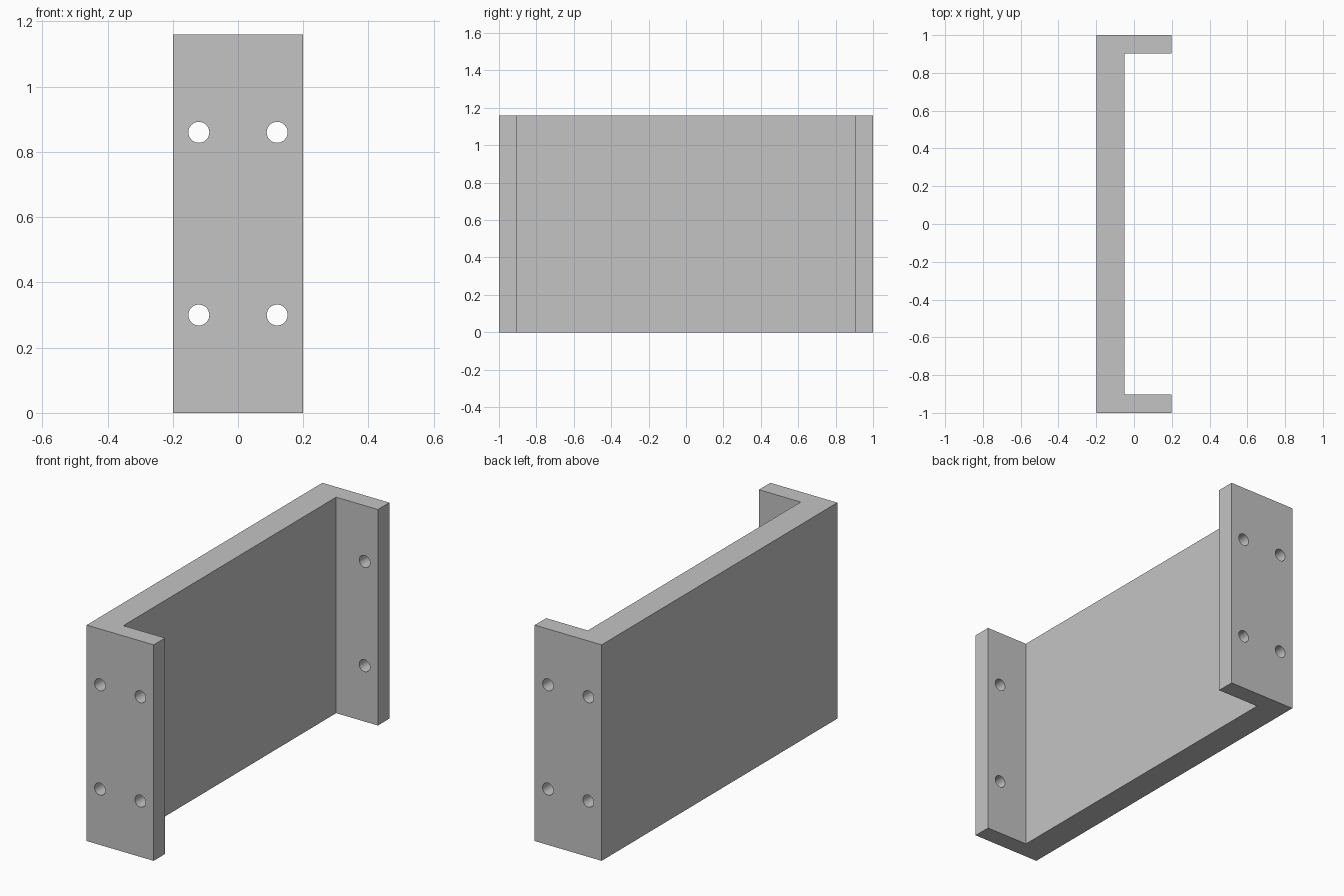
import bpy
import bmesh
from math import radians

default = bpy.data.objects.get("Cube")
if default:
    bpy.data.objects.remove(default, do_unlink=True)

# Main dimensions
HALF_W, HALF_L, HEIGHT = 0.199, 1.0, 1.16
WEB, FLANGE = 0.15, 0.097
HOLE_R, HOLE_X, HOLE_Z = 0.032, 0.12, 0.28

grey = bpy.data.materials.new("plain grey")
grey.use_nodes = True
colour = (0.55, 0.55, 0.55, 1)
grey.diffuse_color = colour
grey.node_tree.nodes["Principled BSDF"].inputs["Base Color"].default_value = colour

# Channel bracket: C-shaped plan extruded upward
web_x, inner_y = -HALF_W + WEB, HALF_L - FLANGE
half_plan = [(-HALF_W, -HALF_L), (HALF_W, -HALF_L), (HALF_W, -inner_y), (web_x, -inner_y)]
plan = half_plan + [(x, -y) for x, y in reversed(half_plan)]

bm = bmesh.new()
base = bm.faces.new([bm.verts.new((x, y, 0)) for x, y in plan])
top = bmesh.ops.extrude_face_region(bm, geom=[base])["geom"]
bmesh.ops.translate(bm, vec=(0, 0, HEIGHT),
                    verts=[v for v in top if isinstance(v, bmesh.types.BMVert)])
bmesh.ops.recalc_face_normals(bm, faces=bm.faces)
mesh = bpy.data.meshes.new("channel_bracket")
bm.to_mesh(mesh)
bm.free()
bracket = bpy.data.objects.new("channel_bracket", mesh)
bpy.context.collection.objects.link(bracket)
mesh.materials.append(grey)

# Bolt holes: four bores running the full length
for sx in (-1, 1):
    for sz in (-1, 1):
        bpy.ops.mesh.primitive_cylinder_add(
            vertices=48, radius=HOLE_R, depth=2.4 * HALF_L,
            location=(sx * HOLE_X, 0, HEIGHT / 2 + sz * HOLE_Z),
            rotation=(radians(90), 0, 0))
        cutter = bpy.context.object
        cutter.name = "bolt_hole_cutter"
        cutter.hide_render = True
        cutter.data.materials.append(grey)
        cut = bracket.modifiers.new("bolt_hole", "BOOLEAN")
        cut.operation, cut.solver, cut.object = "DIFFERENCE", "EXACT", cutter
        bpy.ops.object.select_all(action="DESELECT")
        bracket.select_set(True)
        bpy.context.view_layer.objects.active = bracket
        bpy.ops.object.modifier_apply(modifier=cut.name)
        bpy.data.objects.remove(cutter, do_unlink=True)

# Smooth bores, crisp outer edges
bracket.select_set(True)
bpy.context.view_layer.objects.active = bracket
bpy.ops.object.shade_smooth_by_angle(angle=radians(30))
